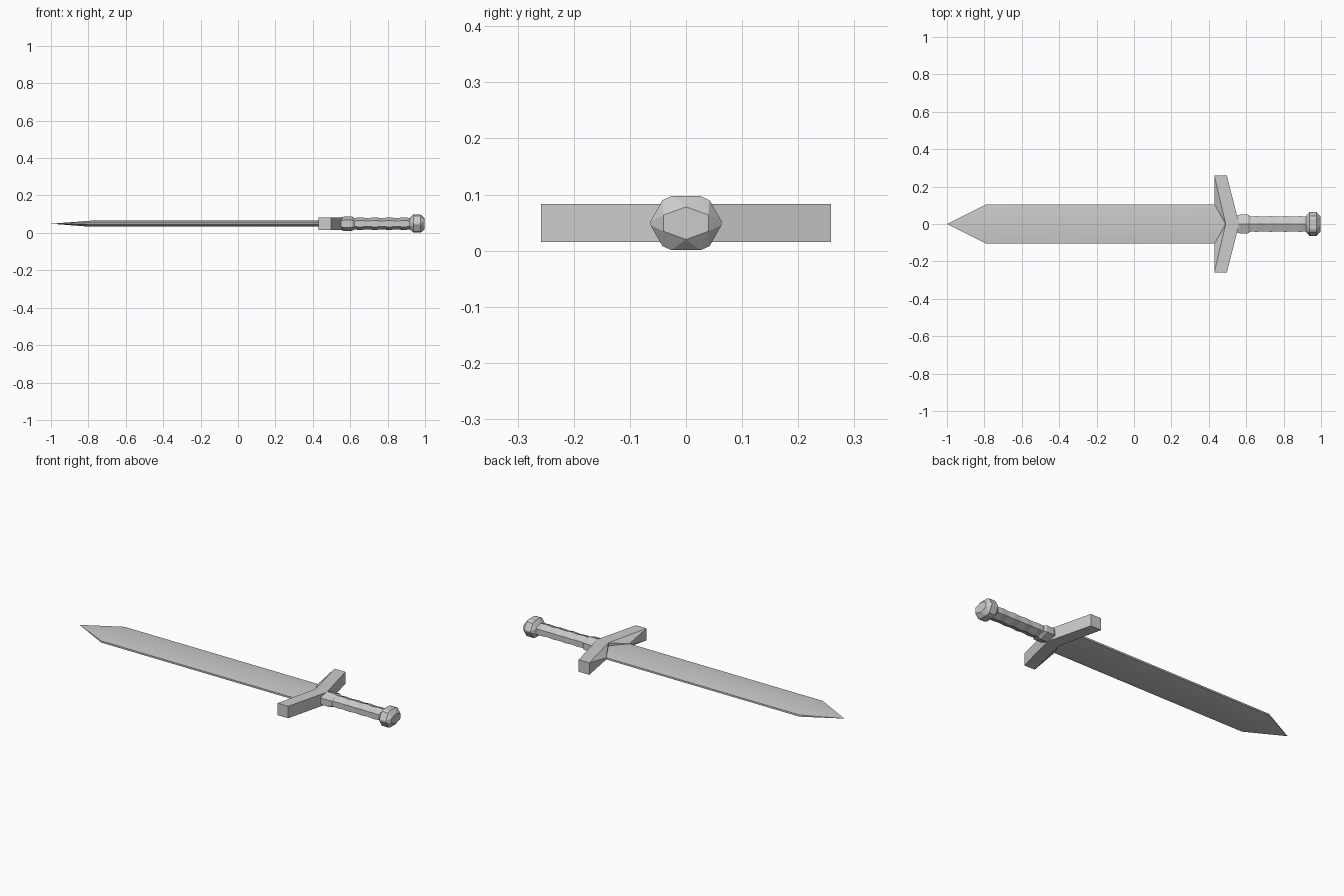
import bpy, bmesh, math

if "Cube" in bpy.data.objects:
    bpy.data.objects.remove(bpy.data.objects["Cube"])

ZC = 0.049  # height of the sword's long axis

steel = bpy.data.materials.new("plain grey")
steel.diffuse_color = (0.6, 0.6, 0.6, 1)
steel.use_nodes = True
steel.node_tree.nodes["Principled BSDF"].inputs["Base Color"].default_value = steel.diffuse_color


def finish(name, bm, smooth=False):
    bmesh.ops.remove_doubles(bm, verts=bm.verts[:], dist=1e-5)
    bmesh.ops.recalc_face_normals(bm, faces=bm.faces[:])
    me = bpy.data.meshes.new(name)
    bm.to_mesh(me)
    bm.free()
    me.materials.append(steel)
    ob = bpy.data.objects.new(name, me)
    bpy.context.collection.objects.link(ob)
    ob.location.z = ZC
    if smooth:
        bpy.ops.object.select_all(action='DESELECT')
        ob.select_set(True)
        bpy.context.view_layer.objects.active = ob
        bpy.ops.object.shade_smooth_by_angle(angle=math.radians(28))
    return ob


def quarters(name, pts, faces):
    """Build one quarter and repeat it mirrored across y and z."""
    bm = bmesh.new()
    for sy in (1, -1):
        for sz in (1, -1):
            v = {k: bm.verts.new((x, y * sy, z * sz)) for k, (x, y, z) in pts.items()}
            for f in faces:
                bm.faces.new([v[k] for k in f.split()])
    return finish(name, bm, smooth=True)


def loft(name, rings):
    """Six-sided sections along x: (x, half width y, half height z)."""
    bm = bmesh.new()
    loops = []
    for x, hy, hz in rings:
        sec = [(0, hz), (hy, hz / 2), (hy, -hz / 2), (0, -hz), (-hy, -hz / 2), (-hy, hz / 2)]
        loops.append([bm.verts.new((x, y, z)) for y, z in sec])
    for a, b in zip(loops, loops[1:]):
        for i in range(6):
            j = (i + 1) % 6
            bm.faces.new((a[i], a[j], b[j], b[i]))
    bm.faces.new(loops[0])
    bm.faces.new(loops[-1])
    return finish(name, bm)


# blade root shared by blade and guard
root = {"E": (0.43, 0.105, 0.005), "E0": (0.43, 0.105, 0), "F": (0.49, 0, 0.016)}

# blade with a shallow central ridge and pointed tip
quarters("blade", {"T": (-1, 0, 0), "R": (-0.79, 0, 0.016), "P": (-0.79, 0.105, 0.005),
                   "P0": (-0.79, 0.105, 0), **root},
         ["T R P", "T P P0", "R F E P", "P E E0 P0"])

# swept crossguard
H = 0.034
quarters("crossguard", {"A": (0.43, 0.258, H), "B": (0.497, 0.258, H), "C": (0.562, 0, H),
                        "D": (0.49, 0, H), "A0": (0.43, 0.258, 0), "B0": (0.497, 0.258, 0),
                        "C0": (0.562, 0, 0), **root},
         ["A B C D", "A B B0 A0", "B C C0 B0", "A A0 E0 E", "A E D", "D E F"])

# collar behind the guard
loft("collar", [(0.545, 0.042, 0.03), (0.565, 0.05, 0.038), (0.61, 0.05, 0.038), (0.622, 0.042, 0.031)])

# grip with ribbed segments
rings = []
for i in range(9):
    k = 1.0 if i % 2 else 0.88
    rings.append((0.615 + 0.31 * i / 8, 0.042 * (0.95 + 0.05 * (i % 2)), 0.034 * k))
loft("grip", rings)

# faceted pommel: hull of end hexagons and two wide rings
bm = bmesh.new()
for x in (0.918, 0.998):
    for y, z in ((0, 0.029), (0.04, 0.0145), (-0.04, 0.0145)):
        for s in (1, -1):
            bm.verts.new((x, y, z * s))
for x in (0.937, 0.977):
    for y, z in ((0.026, 0.048), (0.042, 0.041), (0.063, 0.004)):
        for sy in (1, -1):
            for sz in (1, -1):
                bm.verts.new((x, y * sy, z * sz))
bmesh.ops.convex_hull(bm, input=bm.verts[:])
bmesh.ops.dissolve_limit(bm, angle_limit=0.02, verts=bm.verts[:], edges=bm.edges[:])
finish("pommel", bm)
